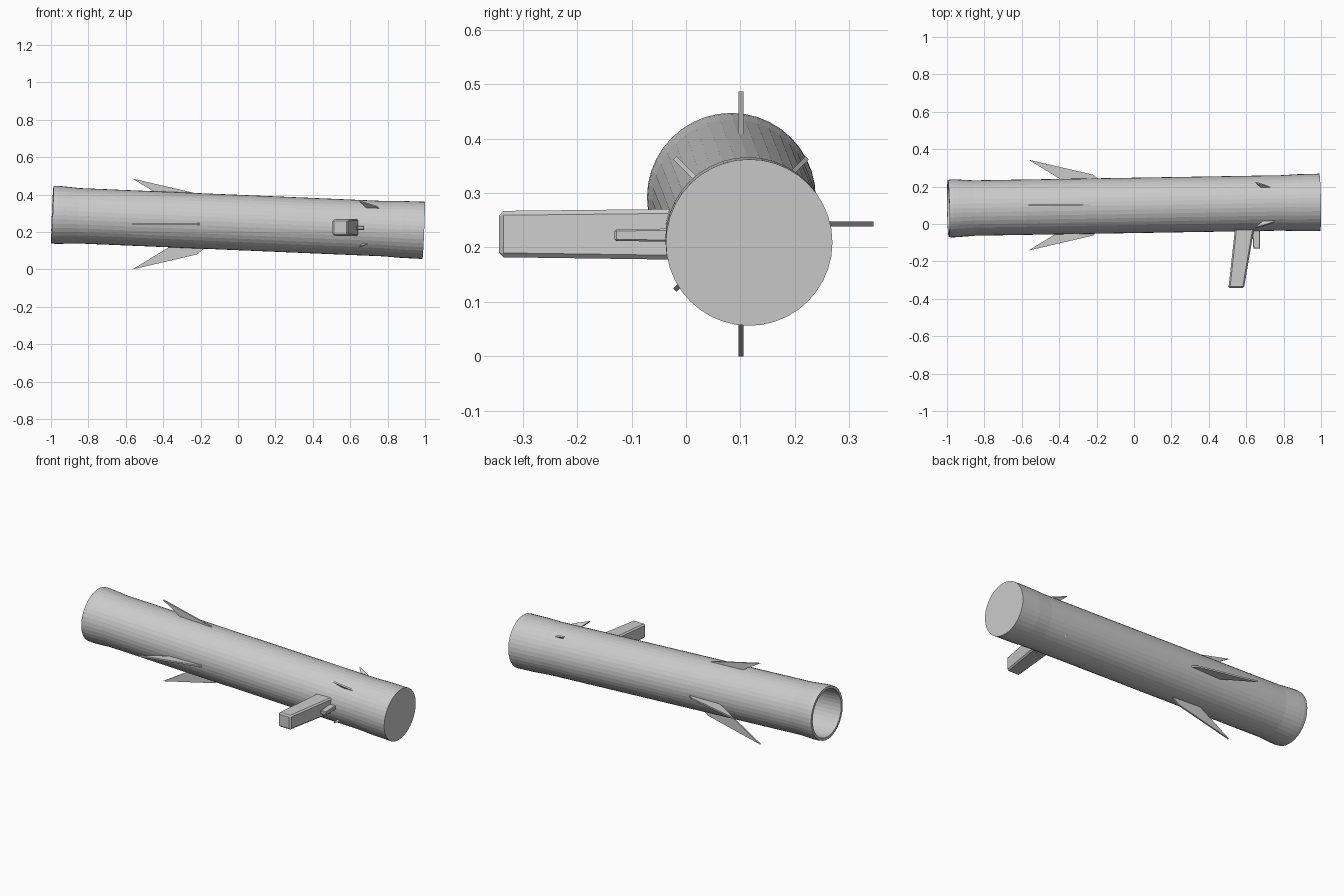
import bpy, bmesh, math
from mathutils import Vector, Matrix

if "Cube" in bpy.data.objects:
    bpy.data.objects.remove(bpy.data.objects["Cube"])

grey = bpy.data.materials.new("light grey")
grey.diffuse_color = (0.6, 0.6, 0.6, 1)
grey.use_nodes = True
grey.node_tree.nodes["Principled BSDF"].inputs["Base Color"].default_value = grey.diffuse_color


def make(name, bm):
    bmesh.ops.recalc_face_normals(bm, faces=bm.faces[:])
    me = bpy.data.meshes.new(name)
    bm.to_mesh(me)
    bm.free()
    me.materials.append(grey)
    ob = bpy.data.objects.new(name, me)
    bpy.context.collection.objects.link(ob)
    return ob


# tube body: lathed profile along a slightly tilted axis, open at the rear
start, end = Vector((-0.993, 0.083, 0.293)), Vector((0.993, 0.116, 0.209))
axis = end - start
L = axis.length
SIDES = 40
profile = [(1.75, 0.135), (0, 0.138), (0, 0.153), (0.02, 0.155), (0.05, 0.154),
           (0.14, 0.148), (1.78, 0.148), (1.87, 0.152), (L, 0.153)]
frame = Matrix.Translation(start) @ axis.to_track_quat('Z', 'Y').to_matrix().to_4x4()
bm = bmesh.new()
rings = []
for h, r in profile:
    rings.append([bm.verts.new(frame @ Vector((r * math.cos(a), r * math.sin(a), h)))
                  for a in (2 * math.pi * i / SIDES for i in range(SIDES))])
for a, b in zip(rings, rings[1:]):
    for i in range(SIDES):
        j = (i + 1) % SIDES
        bm.faces.new((a[i], a[j], b[j], b[i]))
bm.faces.new(rings[0])
bm.faces.new(rings[-1])
make("tube_body", bm)


# thin fins: (x, radius) outline turned around a level centre line
def fin(name, outline, angle, thick=0.009):
    bm = bmesh.new()
    f = bm.faces.new([bm.verts.new((x, -thick / 2, r)) for x, r in outline])
    ext = bmesh.ops.extrude_face_region(bm, geom=[f])
    bmesh.ops.translate(bm, vec=(0, thick, 0),
                        verts=[v for v in ext["geom"] if isinstance(v, bmesh.types.BMVert)])
    bm.transform(Matrix.Translation((0, 0.101, 0.243)) @ Matrix.Rotation(math.radians(angle), 4, 'X'))
    make(name, bm)


rear = [(-0.565, 0.243), (-0.22, 0.163), (-0.14, 0.10), (-0.33, 0.10)]
front = [(0.65, 0.172), (0.74, 0.134), (0.775, 0.11), (0.70, 0.11)]
for k in range(4):
    fin(f"rear_fin_{k + 1}", rear, 90 * k)
    fin(f"front_fin_{k + 1}", front, 45 + 90 * k)


# swept side arm: tapered bar between two rectangles
def bar(name, tip, root, bevel):
    bm = bmesh.new()
    loops = []
    for x0, x1, y, z0, z1 in (tip, root):
        loops.append([bm.verts.new(p) for p in
                      ((x0, y, z0), (x1, y, z0), (x1, y, z1), (x0, y, z1))])
    a, b = loops
    bm.faces.new(a)
    bm.faces.new(b)
    for i in range(4):
        j = (i + 1) % 4
        bm.faces.new((a[i], a[j], b[j], b[i]))
    ob = make(name, bm)
    if bevel:
        m = ob.modifiers.new("chamfer", 'BEVEL')
        m.width, m.segments = bevel, 1


bar("side_arm", (0.505, 0.588, -0.343, 0.182, 0.267), (0.545, 0.65, 0.02, 0.177, 0.271), 0.008)
# small tab beside the arm
bar("side_tab", (0.638, 0.674, -0.131, 0.212, 0.233), (0.63, 0.674, 0.0, 0.210, 0.235), 0.003)
